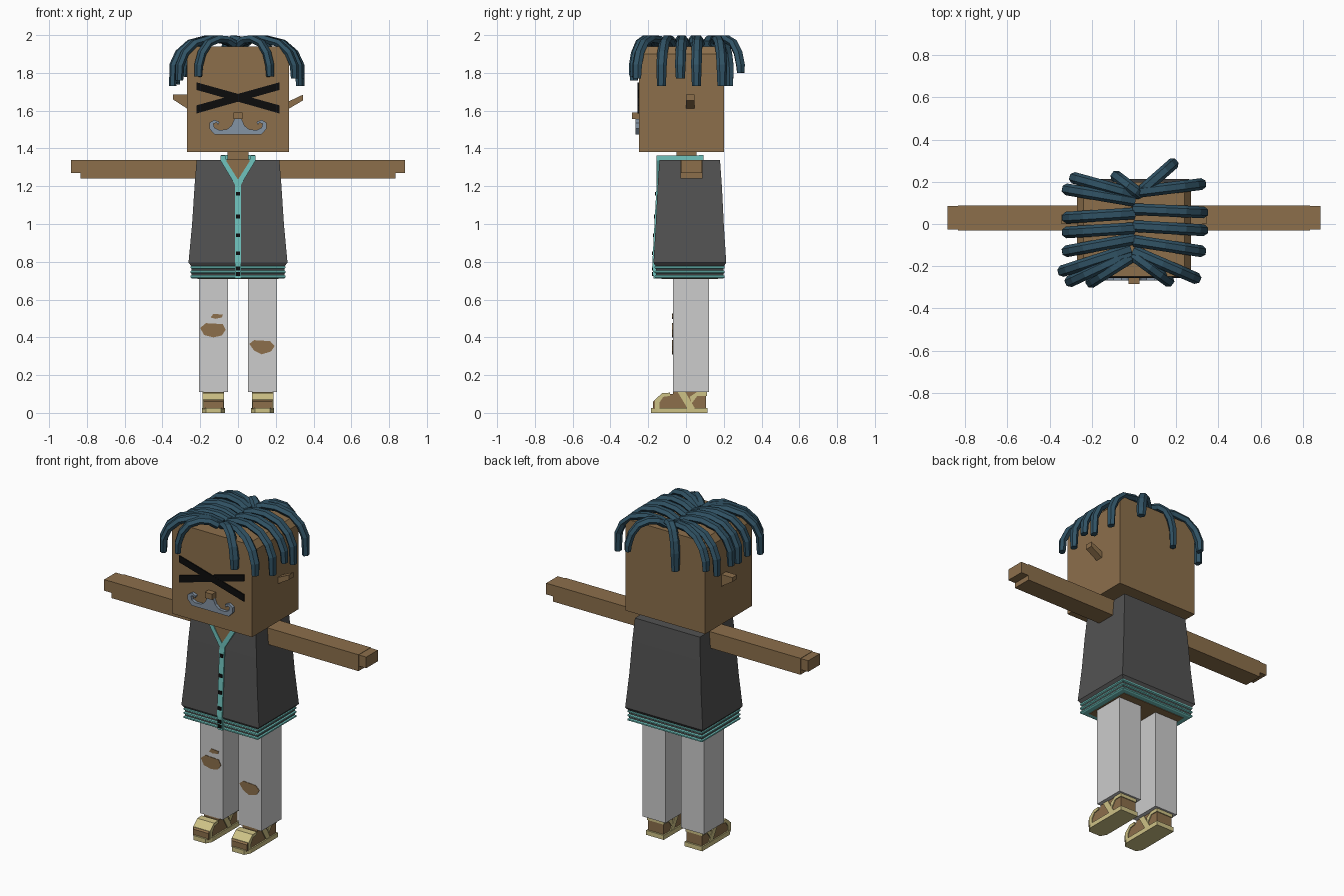
import bpy, bmesh, math
from mathutils import Vector

cube = bpy.data.objects.get("Cube")
if cube:
    bpy.data.objects.remove(cube, do_unlink=True)


def material(name, *rgb):
    lin = [((c / 255 + 0.055) / 1.055) ** 2.4 for c in rgb] + [1]
    m = bpy.data.materials.new(name)
    m.use_nodes = True
    m.diffuse_color = lin
    m.node_tree.nodes["Principled BSDF"].inputs["Base Color"].default_value = lin
    return m


SKIN = material("brown skin", 140, 111, 75)
HAIR = material("dark blue hair", 48, 82, 100)
VEST = material("charcoal cloth", 82, 82, 82)
TEAL = material("teal trim", 112, 196, 190)
PANTS = material("light grey cloth", 204, 204, 204)
SANDAL = material("straw sandal", 206, 194, 134)
GREY = material("blue grey moustache", 132, 147, 163)
BLACK = material("black", 12, 12, 12)


def finish(name, bm, mat):
    bmesh.ops.recalc_face_normals(bm, faces=bm.faces)
    me = bpy.data.meshes.new(name)
    bm.to_mesh(me)
    bm.free()
    me.materials.append(mat)
    ob = bpy.data.objects.new(name, me)
    bpy.context.collection.objects.link(ob)
    return ob


def skin_rings(name, rings, mat):
    """Bridge a list of point rings and cap both ends."""
    bm = bmesh.new()
    loops = [[bm.verts.new(p) for p in r] for r in rings]
    n = len(loops[0])
    for a, b in zip(loops, loops[1:]):
        for i in range(n):
            j = (i + 1) % n
            bm.faces.new((a[i], a[j], b[j], b[i]))
    bm.faces.new(loops[0])
    bm.faces.new(loops[-1])
    return finish(name, bm, mat)


def extrude(name, pts, axis, a, b, mat):
    """Extrude a flat outline along one axis from a to b."""
    put = {"x": lambda u, v, d: (d, u, v), "y": lambda u, v, d: (u, d, v),
           "z": lambda u, v, d: (u, v, d)}[axis]
    return skin_rings(name, [[put(u, v, d) for u, v in pts] for d in (a, b)], mat)


def loft(name, levels, mat):
    """Rectangular sections given as z, half width, front y, back y."""
    return skin_rings(name, [[(-w, f, z), (w, f, z), (w, k, z), (-w, k, z)]
                             for z, w, f, k in levels], mat)


def box(name, x0, x1, y0, y1, z0, z1, mat):
    return extrude(name, [(x0, y0), (x1, y0), (x1, y1), (x0, y1)], "z", z0, z1, mat)


def flip(pts, s):
    return [(s * x, z) for x, z in pts]


def dread(name, x0, y0, x1, y1, tip):
    """Flat six-sided lock arching from the parting to a hanging tip."""
    arch = [(0, 1.95), (.2, 1.975), (.45, 1.98), (.72, 1.957), (.9, 1.905), (.99, 1.84)]
    path = [Vector((x0 + (x1 - x0) * f, y0 + (y1 - y0) * f, z)) for f, z in arch]
    path.append(Vector((x1, y1, tip)))
    side = Vector((y0 - y1, x1 - x0, 0)).normalized()
    rings = []
    for i, p in enumerate(path):
        t = (path[min(i + 1, len(path) - 1)] - path[max(i - 1, 0)]).normalized()
        nor = t.cross(side)
        k = 0.85 if i == len(path) - 1 else 1
        rings.append([p + side * math.cos(q * math.pi / 3) * .028 * k
                      + nor * math.sin(q * math.pi / 3) * .022 * k for q in range(6)])
    skin_rings(name, rings, HAIR)


# Head and neck
loft("head", [(1.38, .27, -.25, .2), (1.9, .27, -.25, .2), (1.94, .24, -.25, .2)], SKIN)
box("neck", -.055, .055, -.05, .055, 1.3, 1.4, SKIN)
box("nose", -.025, .025, -.285, -.24, 1.555, 1.59, SKIN)
extrude("left_ear", [(.26, 1.605), (.26, 1.645), (.345, 1.685), (.345, 1.655)],
        "y", 0, .045, SKIN)
extrude("right_ear", [(-.26, 1.605), (-.26, 1.685), (-.345, 1.685), (-.345, 1.66)],
        "y", 0, .045, SKIN)

# Crossed bars over the eyes and the curled moustache
bar = [(-.22, 1.75), (-.22, 1.71), (.22, 1.585), (.22, 1.628)]
curl = [(0, 1.555), (.02, 1.555), (.035, 1.52), (.06, 1.5), (.1, 1.498), (.125, 1.51),
        (.13, 1.53), (.115, 1.537), (.105, 1.525), (.098, 1.54), (.125, 1.552),
        (.152, 1.535), (.152, 1.505), (.125, 1.475), (0, 1.475)]
for s, tag in ((1, "left"), (-1, "right")):
    extrude(tag + "_eye_bar", flip(bar, s), "y", -.256 - .0005 * s, -.249, BLACK)
    extrude(tag + "_moustache", flip(curl, s), "y", -.268, -.249, GREY)

# Hair: start x, y then tip x, y, z
locks = [(0, .15, .325, .19, 1.73), (0, .07, .335, .055, 1.73),
         (0, -.01, .335, -.03, 1.77), (0, -.08, .325, -.13, 1.73),
         (0, -.13, .3, -.26, 1.77), (0, -.15, .17, -.275, 1.78),
         (.03, .15, .19, .29, 1.8),
         (0, .11, -.325, .165, 1.74), (0, .05, -.325, .03, 1.75),
         (0, -.02, -.325, -.04, 1.74), (0, -.07, -.325, -.13, 1.75),
         (-.02, -.12, -.345, -.225, 1.73), (-.02, -.14, -.31, -.275, 1.76),
         (-.02, -.16, -.21, -.28, 1.78),
         (0, .14, -.29, .22, 1.78), (.03, .14, -.09, .23, 1.73)]
for i, lock in enumerate(locks):
    dread("dreadlock_%d" % (i + 1), *lock)

# Sleeveless jacket with ribbed hem
loft("jacket", [(.775, .245, -.16, .2), (.795, .262, -.172, .213), (1, .243, -.16, .2),
                (1.2, .23, -.15, .19), (1.34, .219, -.14, .18)], VEST)
box("hem_core", -.245, .245, -.16, .198, .714, .778, VEST)
for i in range(3):
    z = .712 + i * .025
    loft("hem_rib_%d" % (i + 1), [(z, .244, -.159, .197), (z + .005, .252, -.166, .205),
                                  (z + .013, .252, -.166, .205), (z + .018, .244, -.159, .197)],
         TEAL)
box("waist", -.215, .215, -.13, .17, .709, .76, SKIN)

# Front band, buttons, open neck and collar
loft("front_band", [(.712, .017, -.172, -.1), (.795, .017, -.178, -.1),
                    (1, .017, -.167, -.1), (1.22, .017, -.155, -.1)], TEAL)
for i, (z, y) in enumerate([(1.16, -.159), (1.04, -.165), (.94, -.171), (.845, -.176),
                            (.765, -.176), (.735, -.174)]):
    box("button_%d" % (i + 1), -.011, .011, y - .005, y + .01, z - .01, z + .01, BLACK)
extrude("open_neck", [(0, 1.215), (.075, 1.342), (-.075, 1.342)], "y", -.152, -.12, SKIN)
lapel = [(0, 1.2), (.017, 1.21), (.092, 1.335), (.092, 1.362), (.068, 1.362), (.06, 1.33), (0, 1.235)]
for s, tag in ((1, "left"), (-1, "right")):
    extrude(tag + "_lapel", flip(lapel, s), "y", -.156, -.13, TEAL)
    a, b = sorted((s * .068, s * .092))
    box(tag + "_collar", a, b, -.14, .09, 1.33, 1.362, TEAL)
box("back_collar", -.09, .09, .068, .092, 1.33, 1.365, TEAL)

# Arms, legs and sandals
foot = [(-.175, .02), (-.175, .06), (-.125, .098), (-.07, .1), (-.07, .115), (.105, .115), (.105, .02)]
toe_strap = [(-.165, .02), (-.165, .07), (-.125, .105), (-.085, .107), (-.085, .09),
             (-.12, .085), (-.14, .055), (-.14, .02)]
ankle_strap = [(-.045, .112), (-.005, .112), (.05, .02), (.01, .02)]
heel_strap = [(.02, .085), (.06, .112), (.11, .112), (.11, .09), (.06, .09), (.03, .05)]
for s, tag in ((1, "left"), (-1, "right")):
    def sbox(name, x0, x1, *rest):
        a, b = sorted((s * x0, s * x1))
        box(tag + name, a, b, *rest)
    sbox("_arm", .2, .835, -.03, .088, 1.24, 1.34, SKIN)
    sbox("_hand", .83, .885, -.027, .085, 1.27, 1.338, SKIN)
    sbox("_trouser_leg", .053, .207, -.07, .122, .11, .73, PANTS)
    sole = [(.07, .115), (.07, -.15), (.09, -.185), (.17, -.185), (.19, -.15), (.19, .115)]
    extrude(tag + "_sole", flip(sole, s), "z", 0, .027, SANDAL)
    extrude(tag + "_foot", foot, "x", s * .078, s * .182, SKIN)
    for part, outline in (("toe", toe_strap), ("ankle", ankle_strap), ("heel", heel_strap)):
        extrude(tag + "_%s_strap" % part, outline, "x", s * .073, s * .187, SANDAL)

# Torn knees showing skin
tears = {"right_knee_tear": [(-.2, .45), (-.17, .475), (-.08, .47), (-.065, .44), (-.085, .41),
                             (-.13, .4), (-.18, .412)],
         "right_thigh_tear": [(-.145, .505), (-.13, .525), (-.08, .52), (-.085, .505), (-.12, .498)],
         "left_knee_tear": [(.06, .365), (.085, .385), (.17, .38), (.195, .355), (.175, .325),
                            (.125, .31), (.085, .33)]}
for name, outline in tears.items():
    extrude(name, outline, "y", -.073, -.066, SKIN)
